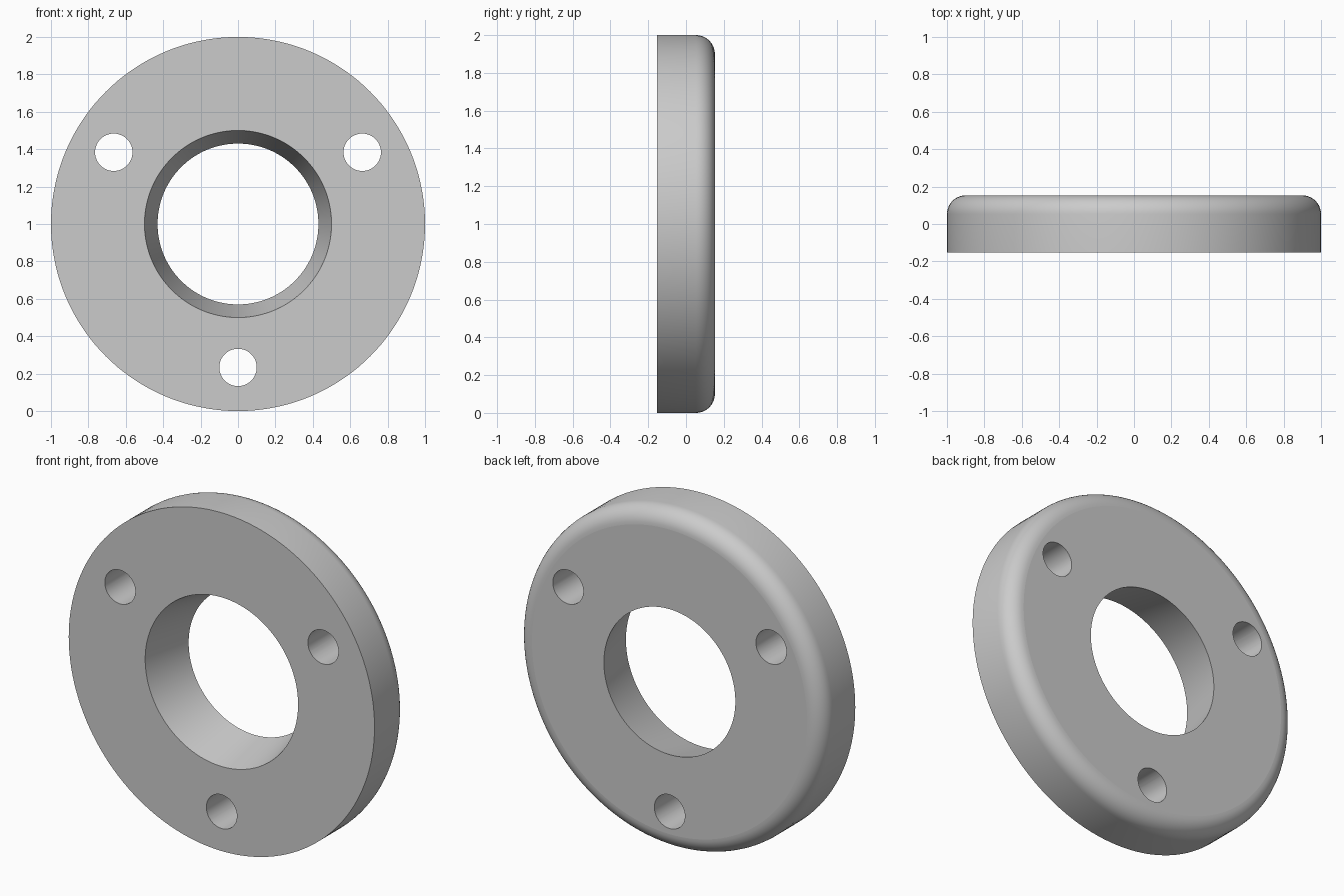
import bpy
import bmesh
from math import pi, sin, cos, radians
from mathutils import Vector

default = bpy.data.objects.get("Cube")
if default:
    bpy.data.objects.remove(default, do_unlink=True)

SEGMENTS = 144
HALF = 0.153          # half thickness
OUTER = 1.0
FILLET = 0.1
BORE_FRONT, BORE_BACK = 0.5, 0.43
BOLT_CIRCLE, BOLT_RADIUS = 0.767, 0.1
CENTRE = Vector((0, 0, 1))

grey = bpy.data.materials.new("plain_grey")
grey.use_nodes = True
colour = (0.6, 0.6, 0.6, 1)
grey.diffuse_color = colour
grey.node_tree.nodes["Principled BSDF"].inputs["Base Color"].default_value = colour

# Ring section as (radius, y): tapered bore, flat front, rounded back rim
profile = [(BORE_BACK, HALF), (BORE_FRONT, -HALF), (OUTER, -HALF)]
for i in range(11):
    a = i / 10 * pi / 2
    profile.append((OUTER - FILLET + FILLET * cos(a), HALF - FILLET + FILLET * sin(a)))

# Flange body, lathed about the y axis
bm = bmesh.new()
verts = [bm.verts.new(CENTRE + Vector((r, y, 0))) for r, y in profile]
edges = [bm.edges.new((verts[i], verts[(i + 1) % len(verts)])) for i in range(len(verts))]
bmesh.ops.spin(bm, geom=verts + edges, cent=CENTRE, axis=(0, 1, 0),
               angle=2 * pi, steps=SEGMENTS, use_merge=True)
bmesh.ops.remove_doubles(bm, verts=bm.verts, dist=1e-5)
bmesh.ops.recalc_face_normals(bm, faces=bm.faces)
mesh = bpy.data.meshes.new("flange")
bm.to_mesh(mesh)
bm.free()
mesh.materials.append(grey)
flange = bpy.data.objects.new("flange", mesh)
bpy.context.collection.objects.link(flange)

# Three bolt holes, evenly spaced
cutters = []
for angle in (30, 150, 270):
    a = radians(angle)
    spot = CENTRE + BOLT_CIRCLE * Vector((cos(a), 0, sin(a)))
    bpy.ops.mesh.primitive_cylinder_add(vertices=48, radius=BOLT_RADIUS, depth=1,
                                        location=spot, rotation=(pi / 2, 0, 0))
    cutter = bpy.context.object
    cutter.name = "bolt_hole_cutter"
    cutter.hide_render = True
    cutter.data.materials.append(grey)
    cutters.append(cutter)
    cut = flange.modifiers.new("bolt_hole", 'BOOLEAN')
    cut.operation = 'DIFFERENCE'
    cut.solver = 'EXACT'
    cut.object = cutter

bpy.ops.object.select_all(action='DESELECT')
flange.select_set(True)
bpy.context.view_layer.objects.active = flange
for name in [m.name for m in flange.modifiers]:
    bpy.ops.object.modifier_apply(modifier=name)
for cutter in cutters:
    bpy.data.objects.remove(cutter, do_unlink=True)

# Smooth round walls, flat front and back faces
bpy.ops.object.shade_smooth_by_angle(angle=radians(35))
for face in flange.data.polygons:
    if abs(face.normal.y) > 0.9999:
        face.use_smooth = False
